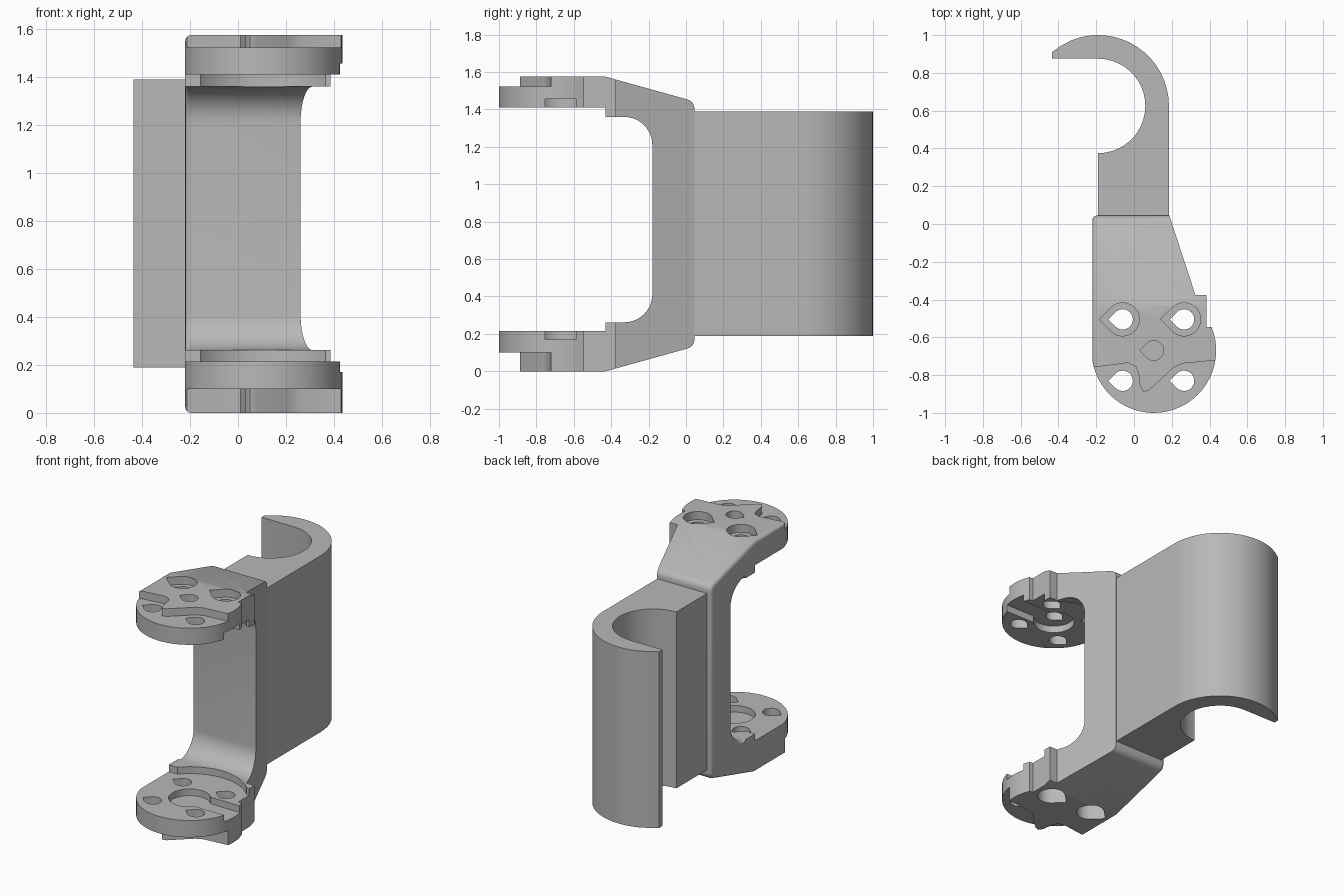
import bpy
import bmesh
from math import cos, sin, radians, pi

if "Cube" in bpy.data.objects:
    bpy.data.objects.remove(bpy.data.objects["Cube"], do_unlink=True)

grey = bpy.data.materials.new("plain grey")
grey.use_nodes = True
grey.diffuse_color = (0.48, 0.48, 0.48, 1)
grey.node_tree.nodes["Principled BSDF"].inputs["Base Color"].default_value = grey.diffuse_color


def arc(cx, cy, r, a0, a1, n=12):
    angles = [radians(a0 + (a1 - a0) * i / n) for i in range(n + 1)]
    return [(cx + r * cos(a), cy + r * sin(a)) for a in angles]


def prism(name, outline, lo, hi, axis="z", bevel_rule=None):
    """Extrude an outline along z (x, y points) or along x (y, z points)."""
    bm = bmesh.new()
    place = (lambda p: (p[0], p[1], lo)) if axis == "z" else (lambda p: (lo, p[0], p[1]))
    face = bm.faces.new([bm.verts.new(place(p)) for p in outline])
    ext = bmesh.ops.extrude_face_region(bm, geom=[face])["geom"]
    shift = (0, 0, hi - lo) if axis == "z" else (hi - lo, 0, 0)
    bmesh.ops.translate(bm, vec=shift, verts=[g for g in ext if isinstance(g, bmesh.types.BMVert)])
    bmesh.ops.recalc_face_normals(bm, faces=bm.faces)
    if bevel_rule:
        edges = [e for e in bm.edges if bevel_rule(e)]
        bmesh.ops.bevel(bm, geom=edges, offset=0.025, segments=4, profile=0.5, affect="EDGES")
    mesh = bpy.data.meshes.new(name)
    bm.to_mesh(mesh)
    bm.free()
    mesh.materials.append(grey)
    obj = bpy.data.objects.new(name, mesh)
    bpy.context.collection.objects.link(obj)
    return obj


def activate(obj):
    bpy.ops.object.select_all(action="DESELECT")
    obj.select_set(True)
    bpy.context.view_layer.objects.active = obj


def combine(obj, tool, operation="DIFFERENCE"):
    activate(obj)
    mod = obj.modifiers.new("cut", "BOOLEAN")
    mod.operation, mod.object, mod.solver = operation, tool, "EXACT"
    bpy.ops.object.modifier_apply(modifier=mod.name)
    bpy.data.objects.remove(tool, do_unlink=True)


def cut(outline, lo, hi):
    combine(bracket, prism("cutter", outline, lo, hi))


def teardrop(cx, cy, r):
    return arc(cx, cy, r, -135, 135, 18) + [(cx - r * 2 ** 0.5, cy)]


HEIGHT, LEFT = 1.575, -0.22
PAD_X, PAD_Y, PAD_R = 0.105, -0.67, 0.33


# Side profile of the bracket: two arms joined by an upright wall
def arm(pad_z, step_z, up):
    top = HEIGHT if up else 0
    s = 1 if up else -1
    pts = arc(-0.005, top - s * 0.17, 0.05, 0, s * 75, 6)
    pts += [(-0.43, top), (-1.1, top), (-1.1, pad_z), (-0.43, pad_z), (-0.43, step_z)]
    return pts + arc(-0.33, step_z - s * 0.15, 0.15, s * 90, 0, 10)


def side_edge(e):
    a, b = (v.co for v in e.verts)
    mid = (a + b) / 2
    on_side = abs(a.x - LEFT) < 1e-4 and abs(b.x - LEFT) < 1e-4
    outer = abs(mid.z - HEIGHT / 2) > 0.7
    return on_side and (outer or mid.y > -0.33)


profile = arm(1.41, 1.36, True) + arm(0.215, 0.262, False)[::-1]
bracket = prism("bracket", profile, LEFT, 0.6, "x", side_edge)

# Plan outline: tapered arm, stepped side and round pad
plan = [(0.136, 0.2), (-0.3, 0.2), (-0.3, PAD_Y)]
plan += arc(PAD_X, PAD_Y, PAD_R, 180, 382, 30)
plan += [(0.385, -0.545), (0.385, -0.375), (0.325, -0.375)]
combine(bracket, prism("plan", plan, -0.2, 1.8), "INTERSECT")

# Lowered front of each pad's outer face
front = [(-0.3, -0.77), (-0.2, -0.757), (-0.03, -0.735), (0.01, -0.755), (0.025, -0.8),
         (0.032, -0.86), (0.05, -0.888), (0.08, -0.88), (0.21, -0.76), (0.26, -0.738),
         (0.5, -0.715), (0.5, -1.2), (-0.3, -1.2)]
cut(front, 1.523, 1.8)
cut(front, -0.2, 0.1)

# Curved clearance behind each pad's inner face
cut(arc(PAD_X, PAD_Y, 0.355, 0, 351, 39), 0.215, 1.41)

# Pocket and side channel on the inner faces
pocket = arc(PAD_X, PAD_Y, 0.13, 40, 320, 20) + [(0.6, -0.755), (0.6, -0.59)]
cut(pocket, 1.3, 1.457)
cut(pocket, 0.17, 0.3)

# Screw holes, with counterbores on the rear pair
for x in (-0.06, 0.265):
    for y in (-0.505, -0.83):
        cut(teardrop(x, y, 0.054), -0.2, 1.8)
    cut(teardrop(x, -0.505, 0.088), 1.52, 1.8)
    cut(teardrop(x, -0.505, 0.088), -0.2, 0.1)
cut(teardrop(PAD_X, PAD_Y, 0.052), 1.3, 1.8)

# Open hook behind the wall
hook_outline = [(-0.19, -0.05), (0.185, -0.05)]
hook_outline += arc(-0.19, 0.625, 0.375, 0, 112, 16)
hook_outline += [(-0.385, 0.944), (-0.435, 0.91), (-0.435, 0.875)]
hook_outline += arc(-0.19, 0.625, 0.25, 90, -90, 22)
hook = prism("hook", hook_outline, 0.19, 1.39)

for part in (bracket, hook):
    activate(part)
    bpy.ops.object.shade_smooth_by_angle(angle=pi / 6)
